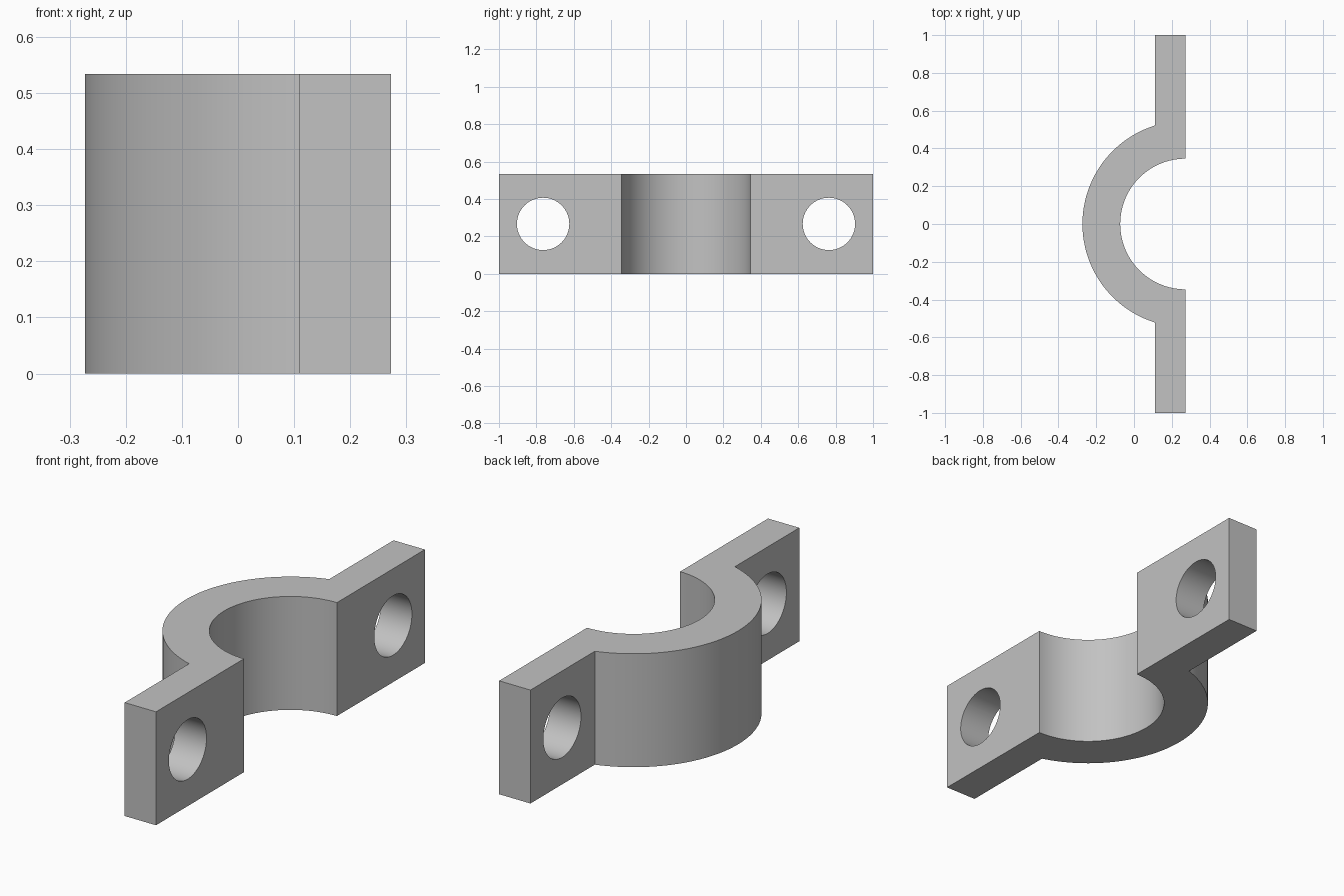
import bpy, bmesh, math
from mathutils import Matrix

cube = bpy.data.objects.get("Cube")
if cube:
    bpy.data.objects.remove(cube, do_unlink=True)

HEIGHT = 0.534
FACE_X = 0.273                 # mating face, also the bore axis
FLANGE_X = 0.11                # rear of the flanges
OUTER, INNER = 0.546, 0.346
HOLE_Y, HOLE_R = 0.764, 0.14
STEPS = 64

# Single grey metal
grey = bpy.data.materials.new("grey metal")
grey.use_nodes = True
colour = (0.54, 0.54, 0.54, 1)
grey.diffuse_color = colour
grey.node_tree.nodes["Principled BSDF"].inputs["Base Color"].default_value = colour


def make_object(name, bm):
    bmesh.ops.recalc_face_normals(bm, faces=bm.faces)
    mesh = bpy.data.meshes.new(name)
    bm.to_mesh(mesh)
    bm.free()
    mesh.materials.append(grey)
    obj = bpy.data.objects.new(name, mesh)
    bpy.context.collection.objects.link(obj)
    return obj


def arc(radius, start, end):
    angles = [start + (end - start) * i / STEPS for i in range(STEPS + 1)]
    return [(FACE_X + radius * math.cos(a), radius * math.sin(a)) for a in angles]


# Clamp outline: outer arch, flange, bore, flange
shoulder = math.acos((FLANGE_X - FACE_X) / OUTER)
outline = arc(OUTER, shoulder, 2 * math.pi - shoulder)
outline += [(FLANGE_X, -1), (FACE_X, -1)]
outline += arc(INNER, 1.5 * math.pi, 0.5 * math.pi)
outline += [(FACE_X, 1), (FLANGE_X, 1)]

bm = bmesh.new()
base = bm.faces.new([bm.verts.new((x, y, 0)) for x, y in outline])
top = bmesh.ops.extrude_face_region(bm, geom=[base], use_keep_orig=True)
bmesh.ops.translate(bm, vec=(0, 0, HEIGHT),
                    verts=[v for v in top["geom"] if isinstance(v, bmesh.types.BMVert)])
clamp = make_object("half_clamp", bm)

bpy.ops.object.select_all(action='DESELECT')
clamp.select_set(True)
bpy.context.view_layer.objects.active = clamp

# Bolt holes through both flanges
for side, y in (("front", -HOLE_Y), ("back", HOLE_Y)):
    bm = bmesh.new()
    place = Matrix.Translation(((FLANGE_X + FACE_X) / 2, y, HEIGHT / 2))
    bmesh.ops.create_cone(bm, cap_ends=True, segments=STEPS, radius1=HOLE_R,
                          radius2=HOLE_R, depth=0.4,
                          matrix=place @ Matrix.Rotation(math.pi / 2, 4, 'Y'))
    cutter = make_object(side + "_hole_cutter", bm)
    cutter.hide_render = True
    cut = clamp.modifiers.new(side + " bolt hole", 'BOOLEAN')
    cut.operation = 'DIFFERENCE'
    cut.solver = 'EXACT'
    cut.object = cutter
    bpy.ops.object.modifier_apply(modifier=cut.name)
    bpy.data.objects.remove(cutter, do_unlink=True)

bpy.ops.object.shade_smooth_by_angle(angle=math.radians(30))
